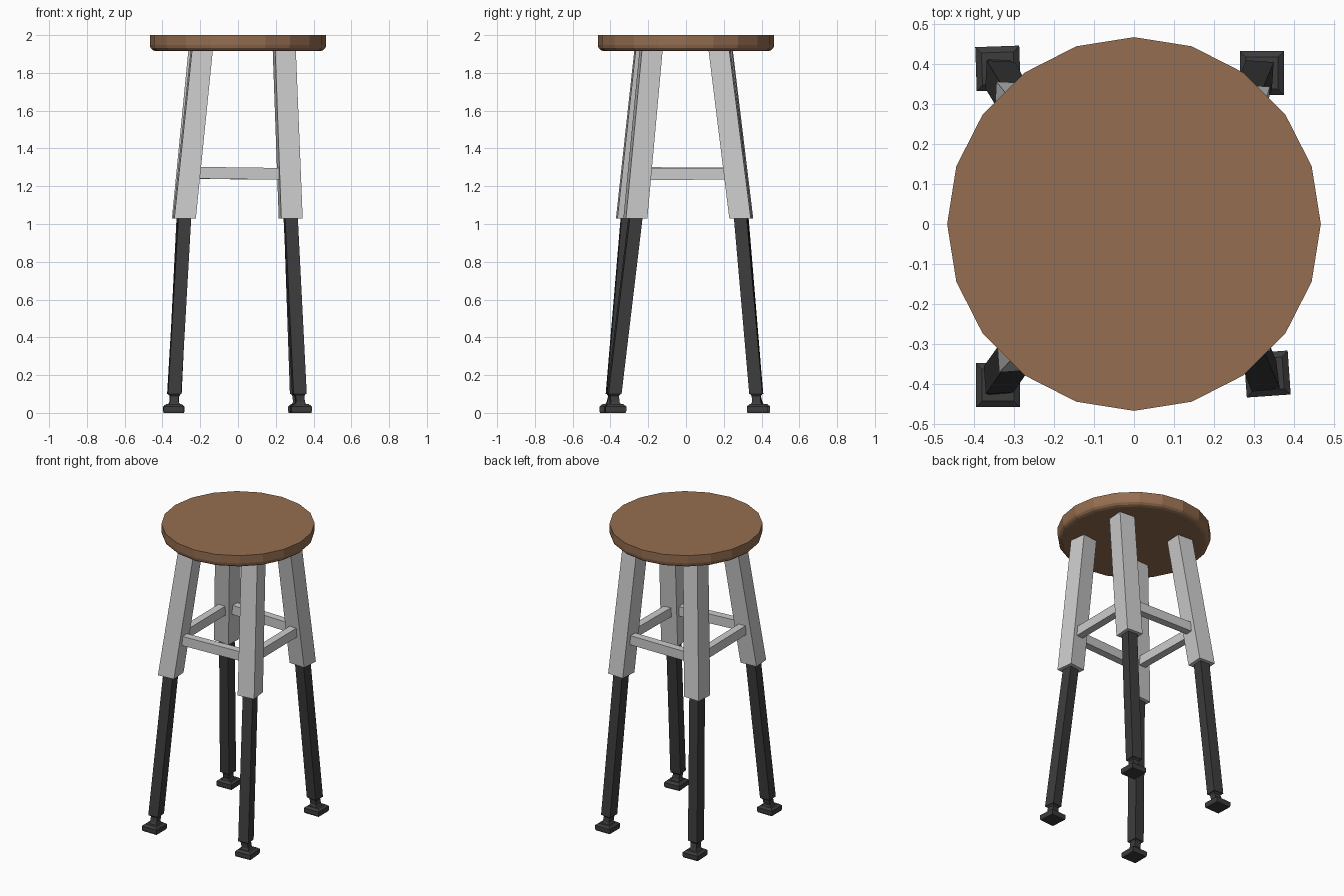
import bpy, bmesh
from math import sin, cos, radians, pi, sqrt
from mathutils import Vector

if "Cube" in bpy.data.objects:
    bpy.data.objects.remove(bpy.data.objects["Cube"])


def material(name, rgb):
    m = bpy.data.materials.new(name)
    m.diffuse_color = (*rgb, 1)
    m.use_nodes = True
    m.node_tree.nodes["Principled BSDF"].inputs["Base Color"].default_value = m.diffuse_color
    return m


wood = material("wood", (0.30, 0.155, 0.08))
dark = material("dark_metal", (0.045, 0.045, 0.045))


def loft(name, rings, sides=4, twist=0, mat=None):
    """Join horizontal polygon rings (x, y, z, radius or half width) into a closed solid."""
    bm = bmesh.new()
    square = sides == 4
    start = radians(twist) + (pi / 4 if square else 0)
    loops = []
    for x, y, z, r in rings:
        r *= sqrt(2) if square else 1
        loops.append([bm.verts.new((x + r * cos(start + 2 * pi * i / sides),
                                    y + r * sin(start + 2 * pi * i / sides), z))
                      for i in range(sides)])
    for a, b in zip(loops, loops[1:]):
        for i in range(sides):
            j = (i + 1) % sides
            bm.faces.new((a[i], a[j], b[j], b[i]))
    bm.faces.new(loops[0][::-1])
    bm.faces.new(loops[-1])
    me = bpy.data.meshes.new(name)
    bm.to_mesh(me)
    bm.free()
    ob = bpy.data.objects.new(name, me)
    bpy.context.collection.objects.link(ob)
    if mat:
        me.materials.append(mat)
    return ob


def rail(name, a, b, width, height):
    """Rectangular bar between two points."""
    a, b = Vector(a), Vector(b)
    d = b - a
    bpy.ops.mesh.primitive_cube_add(size=1, location=(a + b) / 2)
    ob = bpy.context.object
    ob.name = name
    ob.rotation_euler = d.to_track_quat('X', 'Z').to_euler()
    ob.scale = (d.length, width, height)


# Seat: twenty-sided disc with a rounded lower edge
loft("seat", [(0, 0, z, r) for z, r in
              ((1.915, 0.435), (1.921, 0.452), (1.932, 0.463), (1.948, 0.467), (2.0, 0.467))],
     sides=20, mat=wood)

# Legs: top, middle, bottom, pad centres (x, y), leg twist, pad twist
legs = {
    "front_right": ((0.245, -0.185), (0.279, -0.268), (0.325, -0.380), (0.333, -0.375), 7, 4),
    "front_left": ((-0.192, -0.215), (-0.284, -0.310), (-0.338, -0.388), (-0.340, -0.403), 4, 0),
    "back_left": ((-0.205, 0.190), (-0.290, 0.296), (-0.335, 0.372), (-0.340, 0.389), -3, 2),
    "back_right": ((0.245, 0.178), (0.279, 0.290), (0.312, 0.372), (0.320, 0.377), -4, 0),
}
joints = {}
for key, (top, mid, low, pad, twist, pad_twist) in legs.items():
    # Grey outer tube
    loft(key + "_upper_leg", [(*mid, 1.03, 0.057), (*top, 1.92, 0.055)], twist=twist)
    # Dark extension sliding inside it
    t, m = Vector(top), Vector(mid)
    inner = m.lerp(t, 0.1)
    loft(key + "_lower_leg", [(*low, 0.10, 0.035), (*mid, 1.03, 0.034), (*inner, 1.119, 0.034)],
         twist=twist, mat=dark)
    # Foot: square pad with sloped top and a narrow neck
    p, l = Vector(pad), Vector(low)
    loft(key + "_foot", [(*p, 0, 0.052), (*p, 0.01, 0.055), (*p, 0.034, 0.055), (*p, 0.046, 0.040)],
         twist=pad_twist, mat=dark)
    loft(key + "_foot_neck", [(*p.lerp(l, 0.5), 0.044, 0.030), (*p.lerp(l, 0.5), 0.058, 0.023),
                              (*l, 0.09, 0.023), (*l, 0.102, 0.032)], twist=twist, mat=dark)
    joints[key] = m.lerp(t, 0.27)

# Stretchers between neighbouring legs
for name, a, b, za, zb in (("front", "front_left", "front_right", 1.272, 1.265),
                           ("right", "front_right", "back_right", 1.263, 1.267),
                           ("back", "back_right", "back_left", 1.265, 1.270),
                           ("left", "back_left", "front_left", 1.268, 1.270)):
    rail(name + "_stretcher", (*joints[a], za), (*joints[b], zb), 0.05, 0.062)
